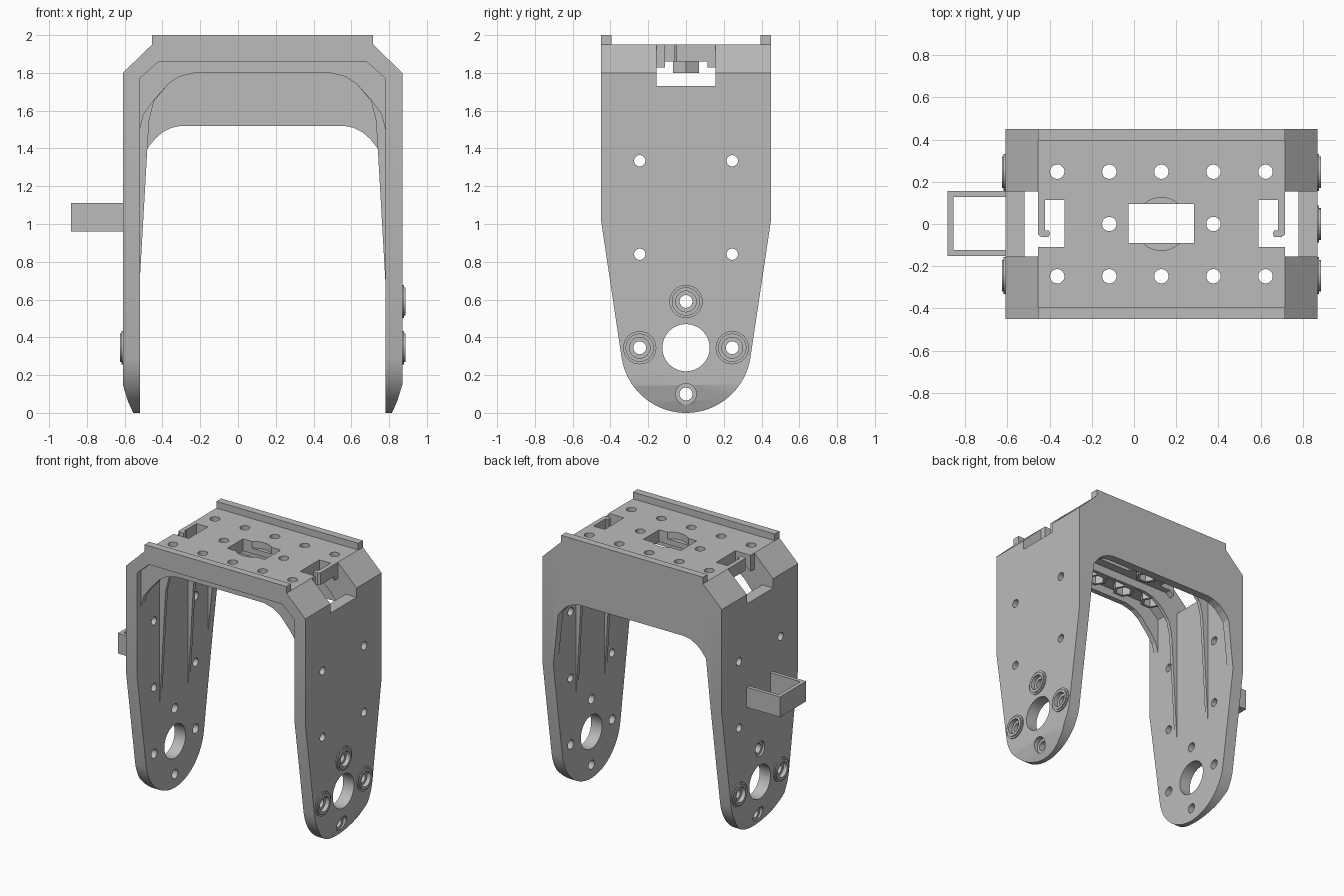
import bpy, bmesh, math
from mathutils import Vector

cube = bpy.data.objects.get("Cube")
if cube:
    bpy.data.objects.remove(cube, do_unlink=True)

GREY = (0.5, 0.5, 0.5, 1)
mat = bpy.data.materials.new("plain grey")
mat.use_nodes = True
mat.diffuse_color = GREY
mat.node_tree.nodes["Principled BSDF"].inputs["Base Color"].default_value = GREY

CX = 0.13          # middle of the bracket across x
OUT, IN = 0.74, 0.65   # half widths outside and inside the legs
TOP = 0.585        # half length of the top plate
SIDES = (-1, 1)


def prism(name, pts, axis, lo, hi):
    """Extrude a 2D outline along one axis."""
    def place(p, t):
        a, b = p
        return {"x": (t, a, b), "y": (a, t, b), "z": (a, b, t)}[axis]
    bm = bmesh.new()
    face = bm.faces.new([bm.verts.new(place(p, lo)) for p in pts])
    ext = bmesh.ops.extrude_face_region(bm, geom=[face])
    verts = [v for v in ext["geom"] if isinstance(v, bmesh.types.BMVert)]
    step = Vector(place((0, 0), hi - lo))
    bmesh.ops.translate(bm, vec=step, verts=verts)
    bmesh.ops.recalc_face_normals(bm, faces=bm.faces)
    mesh = bpy.data.meshes.new(name)
    bm.to_mesh(mesh)
    bm.free()
    mesh.materials.append(mat)
    ob = bpy.data.objects.new(name, mesh)
    bpy.context.collection.objects.link(ob)
    return ob


def box(name, x, y, z):
    x, z = sorted(x), sorted(z)
    return prism(name, [(x[0], y[0]), (x[1], y[0]), (x[1], y[1]), (x[0], y[1])], "z", *z)


def disc(name, a, b, r, axis, lo, hi, n=32):
    ring = [(a + r * math.cos(math.tau * i / n), b + r * math.sin(math.tau * i / n))
            for i in range(n)]
    return prism(name, ring, axis, min(lo, hi), max(lo, hi))


def combine(ob, tool, mode="DIFFERENCE"):
    """Apply a boolean and discard the tool."""
    tool.hide_render = True
    mod = ob.modifiers.new("shape", "BOOLEAN")
    mod.operation, mod.solver, mod.object = mode, "EXACT", tool
    bpy.context.view_layer.objects.active = ob
    bpy.ops.object.modifier_apply(modifier=mod.name)
    bpy.data.objects.remove(tool, do_unlink=True)


def mirrored(half):
    """Half outline in distance from the middle -> whole outline."""
    return [(CX + d, z) for d, z in half] + [(CX - d, z) for d, z in reversed(half)]


# Bracket: fork outline crossed with the side outline
outer = [(IN, 0), (0.685, 0), (0.712, 0.06), (OUT, 0.15), (OUT, 1.8), (TOP, 1.95)]
inner = [(0.55, 1.86), (IN, 1.77)]
fork = ([(CX + d, z) for d, z in outer] + [(CX - d, z) for d, z in reversed(outer)]
        + [(CX - d, z) for d, z in reversed(inner)] + [(CX + d, z) for d, z in inner])
body = prism("bracket", fork, "y", -0.6, 0.6)

R = 0.345
start = math.radians(-8.5)
arc = [start - (math.pi + 2 * start) * i / 40 for i in range(41)]
side = [(0.45, 2.1), (0.45, 1.02)]
side += [(R * math.cos(a), R + R * math.sin(a)) for a in arc]
side += [(-0.45, 1.02), (-0.45, 2.1)]
combine(body, prism("side_cutter", side, "x", -1, 1.2), "INTERSECT")

# Leg bosses and holes
for s in SIDES:
    def at(d):
        return CX + s * d
    raised = [(-0.245, R), (0.245, R)] + ([(0, 0.59)] if s > 0 else [])
    for y, z in raised:
        combine(body, disc("boss", y, z, 0.088, "x", at(0.70), at(0.748)), "UNION")
        combine(body, disc("boss_step", y, z, 0.075, "x", at(0.72), at(0.756)), "UNION")
    for y, z in [(-0.245, R), (0.245, R), (0, 0.59), (0, 0.1)]:
        depth = 0.70 if z < 0.2 else 0.725
        combine(body, disc("recess", y, z, 0.055, "x", at(depth), at(0.8)))
        combine(body, disc("bolt_hole", y, z, 0.034, "x", at(0.6), at(0.8)))
    combine(body, disc("axle_hole", 0, R, 0.125, "x", at(0.6), at(0.8), 48))
    for y in (-0.245, 0.245):
        for z in (0.84, 1.335):
            combine(body, disc("side_hole", y, z, 0.03, "x", at(0.6), at(0.8)))
    # Shoulder slot and clip window
    combine(body, box("shoulder_slot", (at(TOP), at(0.8)), (-0.155, 0.155), (1.73, 2.1)))
    combine(body, box("clip_window", (at(0.46), at(0.62)), (-0.11, 0.115), (1.7, 2.1)))

# Top plate holes with hexagonal nut seats below
holes = [(i * 0.247, y) for i in range(-2, 3) for y in (-0.248, 0.248)]
holes += [(-0.247, 0), (0.247, 0)]
for dx, y in holes:
    combine(body, disc("plate_hole", CX + dx, y, 0.034, "z", 1.8, 2.1))
    seat = disc("nut_seat", CX + dx, y, 0.078, "z", 1.80, 1.86, 6)
    combine(seat, disc("nut_pocket", CX + dx, y, 0.056, "z", 1.7, 1.9, 6))

# Central window with shallow round recess
combine(body, disc("round_recess", CX, 0, 0.125, "z", 1.90, 2.1, 48))
combine(body, box("window", (CX - 0.155, CX + 0.155), (-0.09, 0.095), (1.7, 2.1)))

# Hooked clips in the end windows
for s in SIDES:
    clip = [(TOP, 0.115), (TOP, -0.05), (0.57, -0.062), (0.535, -0.062),
            (0.528, -0.045), (0.535, -0.03), (0.552, -0.03), (0.552, 0.115)]
    prism("clip", [(CX + s * d, y) for d, y in clip], "z", 1.86, 1.95)

# Rails along the plate edges
for y in ((-0.45, -0.395), (0.395, 0.45)):
    box("rail", (CX - TOP, CX + TOP), y, (1.95, 2.0))


# Arches that follow the inside of the fork
def arch(name, half, y0, y1):
    roof = [(CX - IN, 1.77), (CX - 0.55, 1.86), (CX + 0.55, 1.86), (CX + IN, 1.77)]
    return prism(name, mirrored(half) + roof, "y", y0, y1)


crown = [(0.50, 1.74), (0.44, 1.78), (0.36, 1.80)]
arch("back_web", [(IN, 1.02), (0.61, 1.4), (0.57, 1.45), (0.53, 1.485),
                  (0.48, 1.51), (0.43, 1.52)], 0.39, 0.45)
arch("front_arch", [(IN, 1.5), (0.63, 1.58), (0.58, 1.65)] + crown, -0.40, -0.36)
for y in (-0.18, 0.155):
    arch("inner_rib", [(IN, 0.7), (0.61, 1.4), (0.60, 1.55), (0.575, 1.65)] + crown,
         y, y + 0.025)

# Cable loop on the outside of one leg
loop = [(-0.61, -0.152), (-0.885, -0.152), (-0.885, 0.157), (-0.61, 0.157),
        (-0.61, 0.129), (-0.857, 0.129), (-0.857, -0.124), (-0.61, -0.124)]
prism("cable_loop", loop, "z", 0.96, 1.11)

# Smooth the round walls, keep edges sharp
bpy.ops.object.select_all(action="DESELECT")
body.select_set(True)
bpy.context.view_layer.objects.active = body
bpy.ops.object.shade_smooth_by_angle(angle=math.radians(25))
